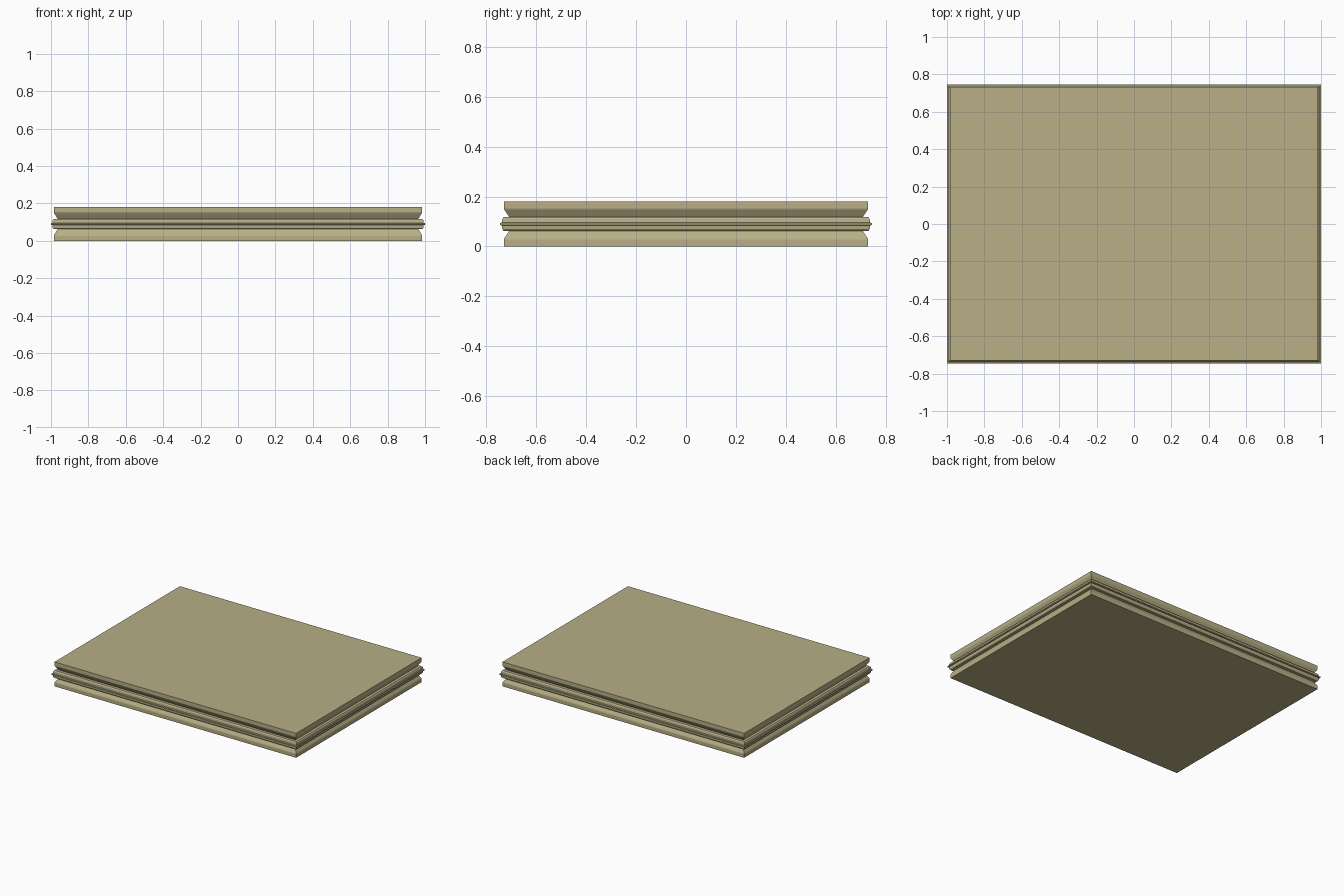
import bpy, bmesh

if "Cube" in bpy.data.objects:
    bpy.data.objects.remove(bpy.data.objects["Cube"])

HX, HY = 1.0, 0.745  # half extents of the widest ridge

mat = bpy.data.materials.new("tan")
mat.diffuse_color = (0.48, 0.43, 0.24, 1)
mat.use_nodes = True
mat.node_tree.nodes["Principled BSDF"].inputs["Base Color"].default_value = mat.diffuse_color


def slab(name, profile):
    """Rectangular moulding from (inset, height) points, bottom to top, capped."""
    bm = bmesh.new()
    rings = []
    for d, z in profile:
        x, y = HX - d, HY - d
        rings.append([bm.verts.new((sx * x, sy * y, z))
                      for sx, sy in ((-1, -1), (1, -1), (1, 1), (-1, 1))])
    for a, b in zip(rings, rings[1:]):
        for i in range(4):
            j = (i + 1) % 4
            bm.faces.new((a[i], a[j], b[j], b[i]))
    bm.faces.new(rings[0][::-1])
    bm.faces.new(rings[-1])
    me = bpy.data.meshes.new(name)
    bm.to_mesh(me)
    bm.free()
    me.materials.append(mat)
    ob = bpy.data.objects.new(name, me)
    bpy.context.collection.objects.link(ob)


# Lower plate with bevelled neck, and its mirror image on top
plate = [(0.015, 0.0), (0.015, 0.027), (0.018, 0.034), (0.036, 0.062)]
slab("lower_plate", plate)
slab("upper_plate", [(d, 0.18 - z) for d, z in reversed(plate)])

# Middle band with chamfered edges and a thin ridge around it
band = [(0.015, 0.062), (0.009, 0.069), (0.007, 0.084), (0.0, 0.086)]
slab("middle_band", band + [(d, 0.18 - z) for d, z in reversed(band)])
